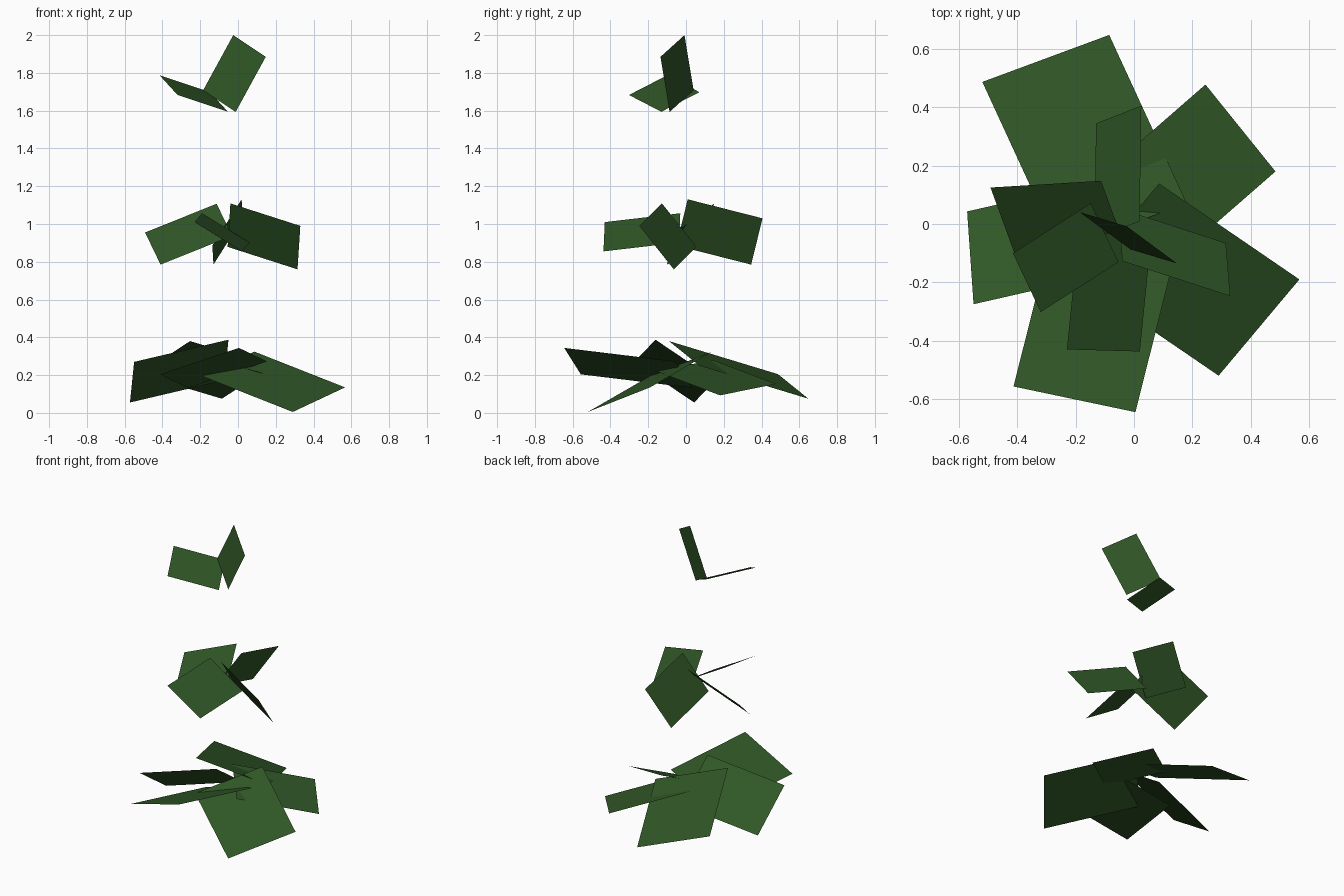
import bpy
from mathutils import Vector

# One dark green for every leaf card
green = bpy.data.materials.new("leaf_green")
green.diffuse_color = (0.03, 0.095, 0.02, 1)


def leaf(name, tip_a, tip_b, root_b):
    """Flat rectangular leaf: two outer corners and the inner corner next to tip_b."""
    a, b, c = Vector(tip_a), Vector(tip_b), Vector(root_b)
    length = c - b
    width = a - b
    length -= width * (length.dot(width) / width.dot(width))  # keep corners square
    mesh = bpy.data.meshes.new(name)
    mesh.from_pydata([a, b, b + length, a + length], [], [(0, 1, 2, 3)])
    mesh.materials.append(green)
    bpy.context.collection.objects.link(bpy.data.objects.new(name, mesh))


# Whorls of leaves around the (invisible) stem, largest at the bottom
whorls = {
    "bottom_leaf": [
        ((-0.085, 0.648, 0.075), (-0.52, 0.487, 0.205), (-0.254, -0.09, 0.38)),
        ((0.245, 0.478, 0.153), (0.485, 0.18, 0.093), (0.10, -0.158, 0.22)),
        ((0.29, -0.52, 0.005), (0.567, -0.19, 0.135), (0.087, 0.14, 0.325)),
        ((-0.413, -0.557, 0.204), (0.005, -0.645, 0.344), (0.155, -0.055, 0.273)),
        ((-0.572, 0.043, 0.055), (-0.55, -0.275, 0.27), (-0.05, -0.165, 0.39)),
    ],
    "middle_leaf": [
        ((-0.41, -0.10, 0.785), (-0.492, 0.125, 0.955), (-0.112, 0.145, 1.105)),
        ((0.315, -0.065, 0.76), (0.33, -0.247, 0.99), (-0.04, -0.128, 1.11)),
        ((0.02, -0.437, 0.855), (-0.23, -0.43, 1.01), (-0.195, -0.03, 1.06)),
        ((-0.13, 0.345, 0.785), (0.025, 0.405, 1.03), (0.022, 0.01, 1.135)),
    ],
    "top_leaf": [
        ((0.147, -0.135, 1.885), (-0.025, -0.008, 2.0), (-0.187, 0.042, 1.71)),
        ((-0.32, -0.302, 1.683), (-0.415, -0.10, 1.787), (-0.15, 0.075, 1.70)),
    ],
}
for part, leaves in whorls.items():
    for i, corners in enumerate(leaves, 1):
        leaf(f"{part}_{i}", *corners)
